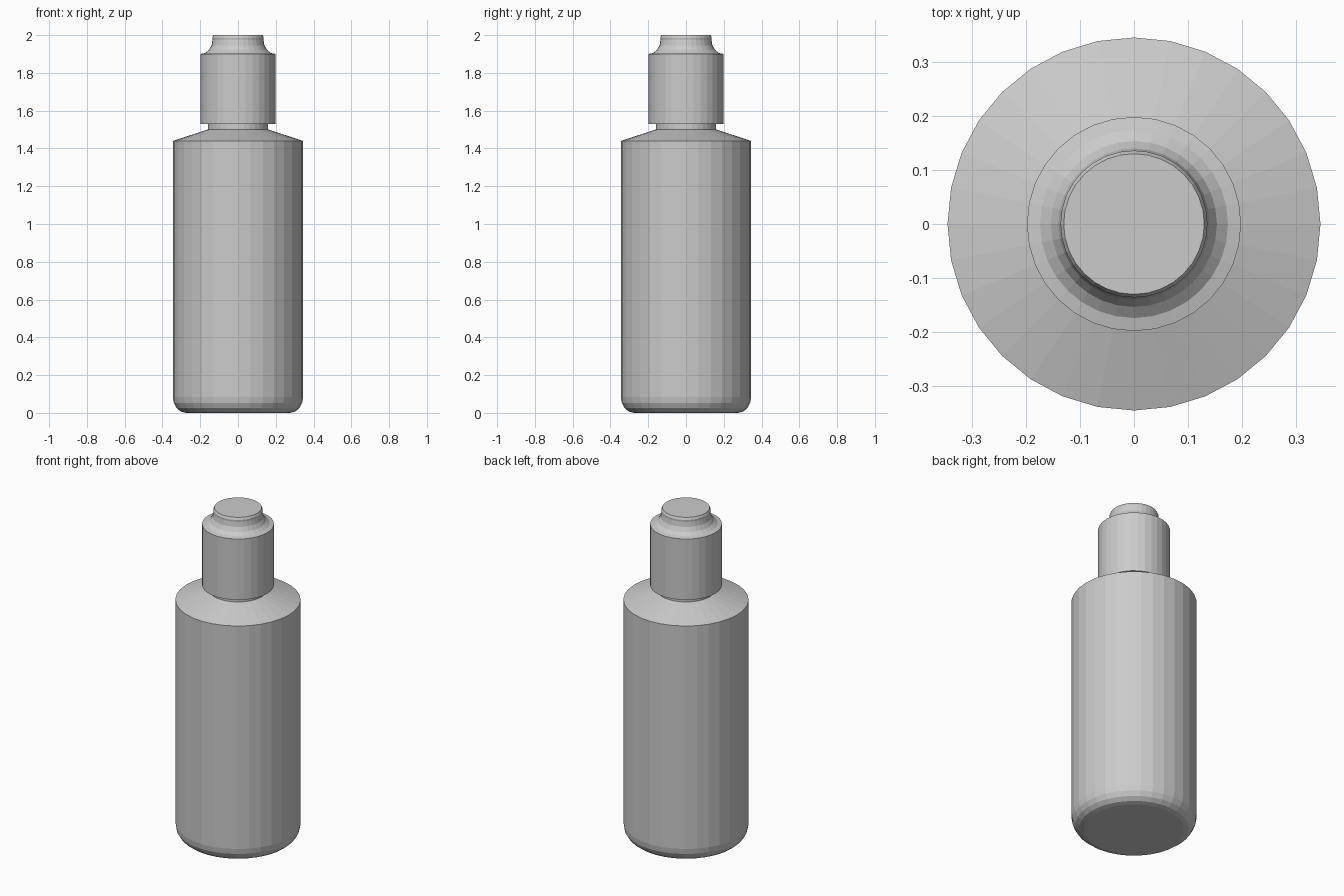
import bpy, bmesh
from math import cos, sin, pi, radians

SIDES = 32

cube = bpy.data.objects.get("Cube")
if cube:
    bpy.data.objects.remove(cube, do_unlink=True)

grey = bpy.data.materials.new("plain_grey")
grey.use_nodes = True
colour = (0.6, 0.6, 0.6, 1)
grey.diffuse_color = colour
grey.node_tree.nodes["Principled BSDF"].inputs["Base Color"].default_value = colour


def turned(name, profile):
    """Revolve a bottom-to-top (radius, height) profile and cap both ends."""
    bm = bmesh.new()
    rings = [[bm.verts.new((r * cos(2 * pi * i / SIDES), r * sin(2 * pi * i / SIDES), z))
              for i in range(SIDES)] for r, z in profile]
    for low, high in zip(rings, rings[1:]):
        for i in range(SIDES):
            j = (i + 1) % SIDES
            bm.faces.new((low[i], low[j], high[j], high[i]))
    bm.faces.new(rings[0][::-1])
    bm.faces.new(rings[-1])
    mesh = bpy.data.meshes.new(name)
    bm.to_mesh(mesh)
    bm.free()
    mesh.materials.append(grey)
    obj = bpy.data.objects.new(name, mesh)
    bpy.context.collection.objects.link(obj)
    return obj


def arc(cr, cz, rr, rz, start, end, steps):
    """Points on an elliptical arc, angles in degrees."""
    angles = [radians(start + (end - start) * i / steps) for i in range(steps + 1)]
    return [(cr + rr * cos(a), cz + rz * sin(a)) for a in angles]


# Bottle body with rounded foot and sloping shoulder
turned("bottle_body", arc(0.275, 0.085, 0.07, 0.085, -90, 0, 4)
       + [(0.345, 1.44), (0.16, 1.5)])

# Short neck between shoulder and cap
turned("bottle_neck", [(0.16, 1.49), (0.16, 1.54)])

# Cap with hollow-curved upper edge and small top button
turned("bottle_cap", [(0.198, 1.53)]
       + arc(0.198, 1.975, 0.063, 0.075, 270, 180, 4)
       + [(0.136, 1.987), (0.13, 2.0)])
